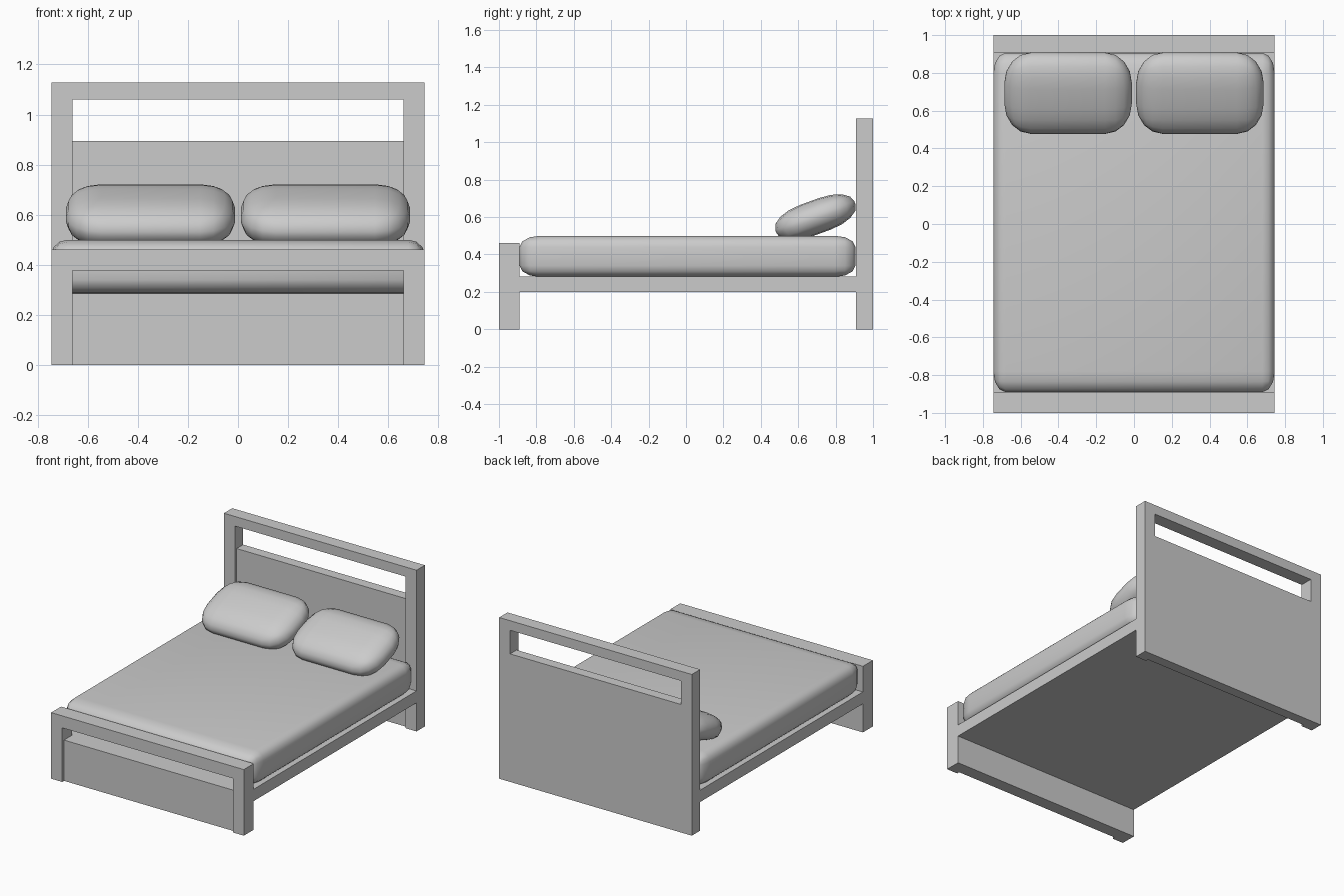
import bpy, bmesh, math
from mathutils import Matrix, Vector

if "Cube" in bpy.data.objects:
    bpy.data.objects.remove(bpy.data.objects["Cube"])

W = 0.745        # half width of the bed
INNER = 0.66     # inner face of the posts


def finish(name, bm, smooth=False):
    bmesh.ops.recalc_face_normals(bm, faces=bm.faces[:])
    me = bpy.data.meshes.new(name)
    bm.to_mesh(me)
    bm.free()
    ob = bpy.data.objects.new(name, me)
    bpy.context.collection.objects.link(ob)
    if smooth:
        me.shade_smooth()
    return ob


def box(name, x, y, z):
    """Plain box from (min, max) ranges."""
    bm = bmesh.new()
    bmesh.ops.create_cube(bm, size=1)
    for v in bm.verts:
        v.co = [sum(r) / 2 + c * (r[1] - r[0]) for c, r in zip(v.co, (x, y, z))]
    return finish(name, bm)


def arch(name, y, top, rail):
    """Two posts joined by a top rail, extruded through the thickness y."""
    pts = [(-W, 0), (-W, top), (W, top), (W, 0),
           (INNER, 0), (INNER, rail), (-INNER, rail), (-INNER, 0)]
    bm = bmesh.new()
    face = bm.faces.new([bm.verts.new((px, y[0], pz)) for px, pz in pts])
    ext = bmesh.ops.extrude_face_region(bm, geom=[face])
    verts = [g for g in ext["geom"] if isinstance(g, bmesh.types.BMVert)]
    bmesh.ops.translate(bm, verts=verts, vec=(0, y[1] - y[0], 0))
    return finish(name, bm)


def cushion(name, centre, dims, radii, tilt=0, segments=3):
    """Soft box whose rounding has a different radius on each axis."""
    bm = bmesh.new()
    bmesh.ops.create_cube(bm, size=1)
    bmesh.ops.scale(bm, verts=bm.verts[:], vec=[d / r for d, r in zip(dims, radii)])
    bmesh.ops.bevel(bm, geom=bm.edges[:], offset=1, offset_type='OFFSET',
                    segments=segments, profile=0.5, affect='EDGES', clamp_overlap=False)
    bmesh.ops.scale(bm, verts=bm.verts[:], vec=radii)
    bm.transform(Matrix.Translation(Vector(centre)) @ Matrix.Rotation(tilt, 4, 'X'))
    return finish(name, bm, smooth=True)


# Headboard: frame with an open slot above a slightly recessed panel
arch("headboard_frame", (0.908, 1.0), 1.127, 1.06)
box("headboard_panel", (-INNER, INNER), (0.928, 1.0), (0, 0.895))

# Footboard: same construction, lower
arch("footboard_frame", (-1.0, -0.89), 0.462, 0.378)
box("footboard_panel", (-INNER, INNER), (-0.98, -0.89), (0, 0.285))

# Platform between the two ends
box("bed_platform", (-W, W), (-0.89, 0.928), (0.2, 0.283))

# Mattress
cushion("mattress", (0, 0.008, 0.39), (2 * W, 1.796, 0.22), (0.065, 0.11, 0.06))

# Pair of pillows leaning against the headboard
for side, label in ((-1, "left"), (1, "right")):
    cushion("pillow_" + label, (side * 0.349, 0.692, 0.599), (0.675, 0.45, 0.18),
            (0.14, 0.17, 0.08), math.radians(20), 4)
